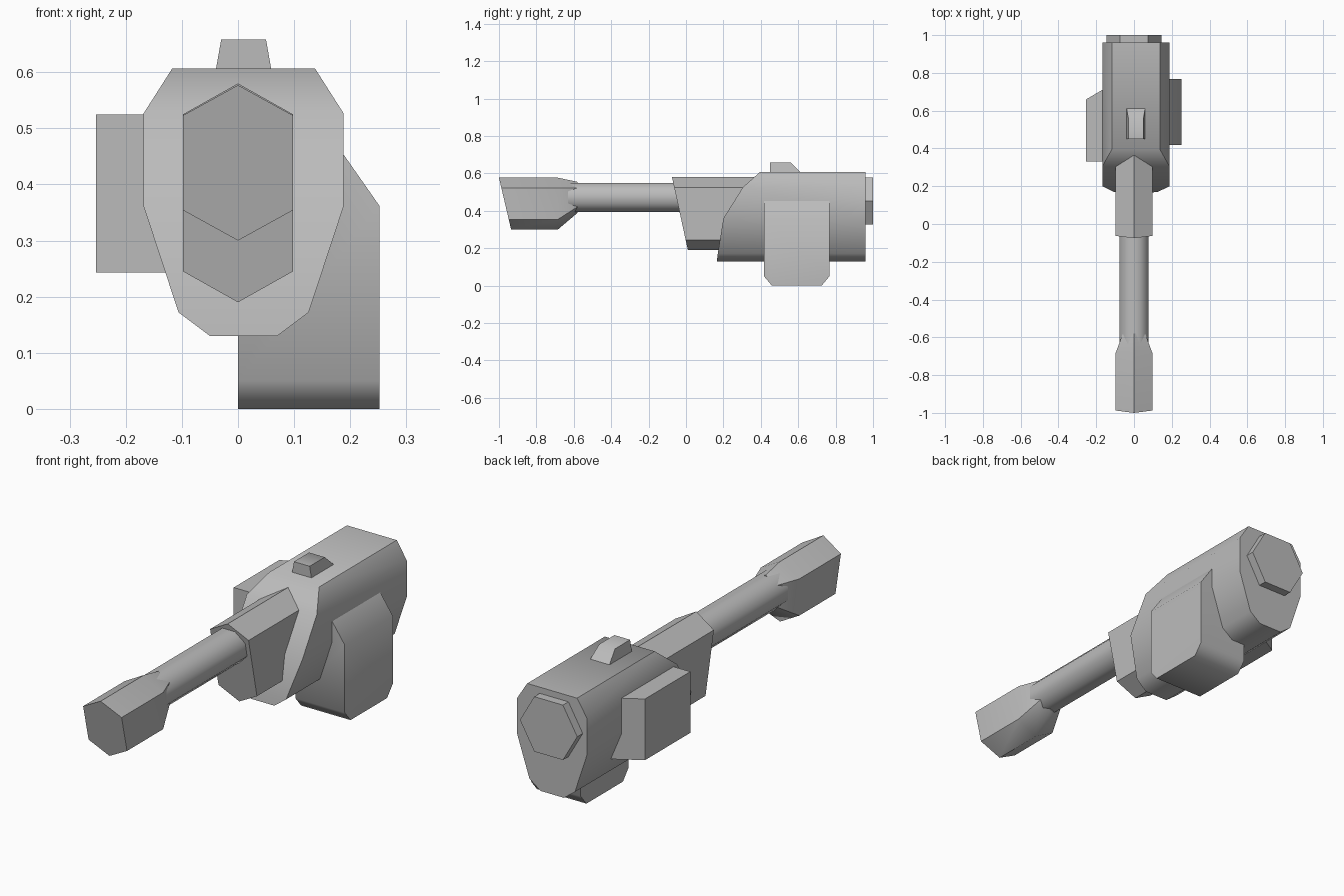
import bpy, bmesh, math

cube = bpy.data.objects.get("Cube")
if cube:
    bpy.data.objects.remove(cube, do_unlink=True)

grey = bpy.data.materials.new("plain grey")
grey.use_nodes = True
GREY = (0.5, 0.5, 0.5, 1)
grey.diffuse_color = GREY
grey.node_tree.nodes["Principled BSDF"].inputs["Base Color"].default_value = GREY


def solid(name, points, smooth=50):
    """Closed convex part spanned by its cross-section rings."""
    bm = bmesh.new()
    for p in points:
        bm.verts.new(p)
    bmesh.ops.convex_hull(bm, input=bm.verts[:])
    bmesh.ops.dissolve_limit(bm, angle_limit=math.radians(1.5),
                             verts=bm.verts[:], edges=bm.edges[:])
    bmesh.ops.recalc_face_normals(bm, faces=bm.faces[:])
    mesh = bpy.data.meshes.new(name)
    bm.to_mesh(mesh)
    bm.free()
    mesh.materials.append(grey)
    ob = bpy.data.objects.new(name, mesh)
    bpy.context.collection.objects.link(ob)
    bpy.ops.object.select_all(action='DESELECT')
    ob.select_set(True)
    bpy.context.view_layer.objects.active = ob
    bpy.ops.object.shade_smooth_by_angle(angle=math.radians(smooth))
    return ob


def hexagon(w, top, bottom, slope, y_top, y_bottom):
    """Pointed-top hexagon ring, leaning from y_top to y_bottom."""
    ring = [(0, top), (w, top - slope), (w, bottom + slope),
            (0, bottom), (-w, bottom + slope), (-w, top - slope)]
    return [(x, y_top + (y_bottom - y_top) * (top - z) / (top - bottom), z)
            for x, z in ring]


def polygon(sides, radius, y, z, turn=0):
    """Regular ring facing along y."""
    steps = [turn + math.tau * i / sides for i in range(sides)]
    return [(radius * math.cos(a), y, z + radius * math.sin(a)) for a in steps]


# Main body: half width, height and front position at each level
levels = [(0.127, 0.607, 0.395), (0.178, 0.527, 0.305), (0.178, 0.36, 0.20),
          (0.116, 0.172, 0.17), (0.06, 0.13, 0.165)]
solid("main_body", [(0.01 + s * w, y, z) for w, z, front in levels
                    for s in (-1, 1) for y in (front, 0.96)])

# Barrel shroud, barrel and muzzle
solid("barrel_shroud", hexagon(0.098, 0.58, 0.19, 0.055, -0.075, 0.01)
      + hexagon(0.098, 0.58, 0.19, 0.055, 0.45, 0.45))
solid("barrel", polygon(8, 0.084, -0.75, 0.472, math.pi / 8)
      + polygon(8, 0.084, 0.1, 0.472, math.pi / 8))
solid("muzzle", hexagon(0.098, 0.577, 0.30, 0.054, -1.0, -0.935)
      + hexagon(0.098, 0.577, 0.30, 0.054, -0.685, -0.685)
      + hexagon(0.059, 0.555, 0.389, 0.0324, -0.58, -0.58))

# Rear cap
solid("rear_cap", polygon(6, 0.146, 0.9, 0.452) + polygon(6, 0.146, 1.0, 0.452))

# Top sight
solid("top_sight", [(0.01 + s * w, y, z)
                    for w, z, back in ((0.052, 0.59, 0.63), (0.04, 0.658, 0.56))
                    for s in (-1, 1) for y in (0.45, back)])

# Hanging block on the left, with trimmed lower corners
solid("hanging_block", [(x, 0.592 + s * half, z)
                        for z, half, outer in ((0, 0.133, 0.252), (0.05, 0.175, 0.252),
                                               (0.362, 0.175, 0.252), (0.455, 0.175, 0.187))
                        for x in (0, outer) for s in (-1, 1)])

# Side box on the right, tapered at the back
solid("side_box", [(x, y, z) for x, back in ((-0.253, 0.66), (-0.1, 0.75))
                   for y in (0.33, back) for z in (0.243, 0.525)])
